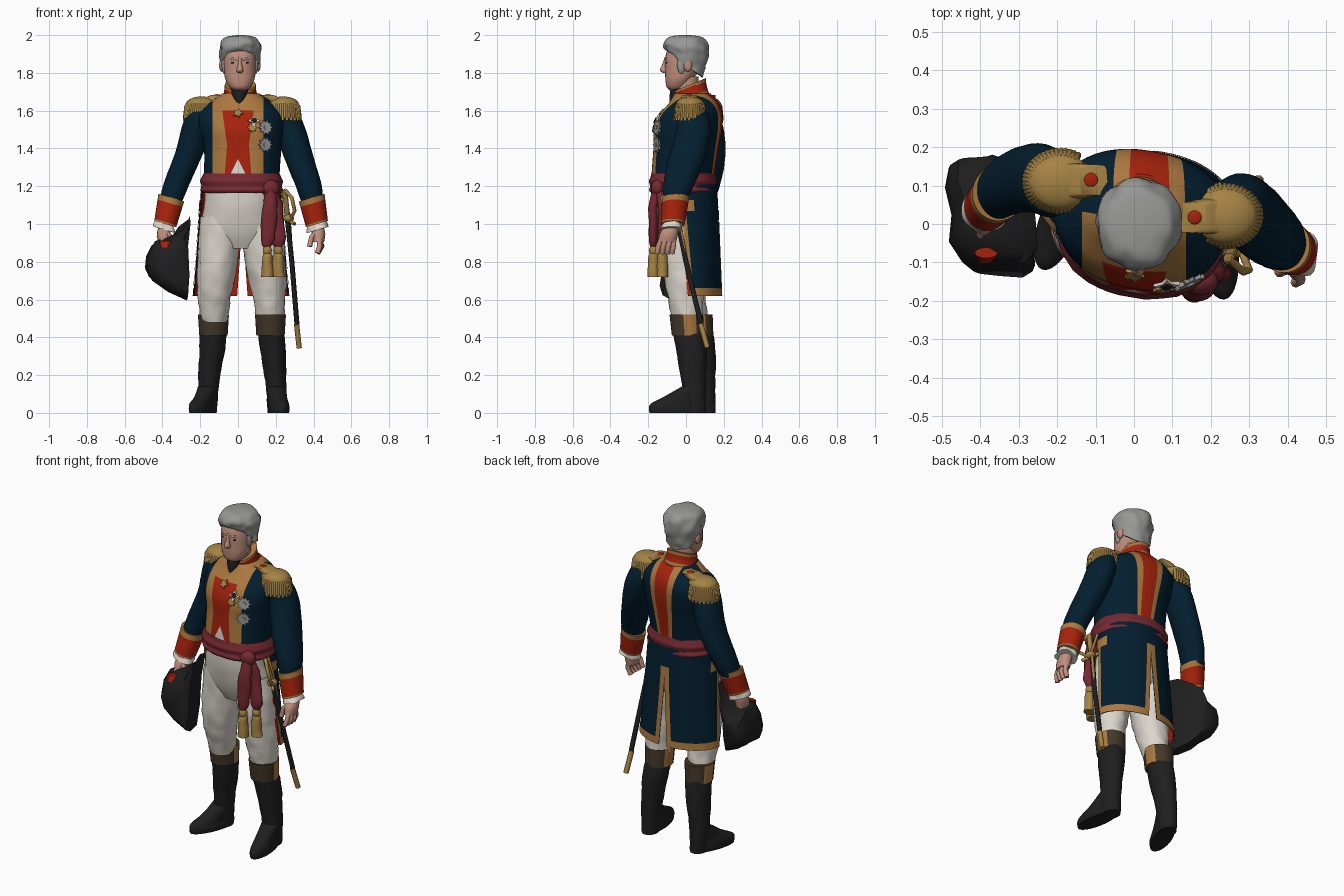
import bpy, bmesh, math
from mathutils import Vector, Matrix, noise
from mathutils.bvhtree import BVHTree

cube = bpy.data.objects.get("Cube")
if cube:
    bpy.data.objects.remove(cube, do_unlink=True)


def paint(name, *rgb):
    m = bpy.data.materials.new(name)
    col = [(c / 255) ** 2.2 for c in rgb] + [1]
    m.use_nodes = True
    m.diffuse_color = col
    bsdf = next(n for n in m.node_tree.nodes if n.type == 'BSDF_PRINCIPLED')
    bsdf.inputs["Base Color"].default_value = col
    return m


navy, trim = paint("navy cloth", 11, 36, 51), paint("tan trim", 170, 120, 66)
gold, red = paint("gold thread", 163, 130, 70), paint("scarlet", 164, 39, 20)
crimson, white = paint("crimson sash", 117, 45, 53), paint("white cloth", 218, 212, 203)
skin_tone, grey = paint("skin", 192, 142, 124), paint("silver grey", 150, 150, 148)
black, brown = paint("black leather", 36, 36, 36), paint("brown leather", 69, 58, 45)


def finish(name, bm, mats, rule=None, angle=.8):
    """Colour faces by rule, smooth all but sharp edges, link the object."""
    bm.normal_update()
    for f in bm.faces:
        f.smooth = True
        f.material_index = rule(f.calc_center_median()) if rule else 0
    for e in bm.edges:
        e.smooth = e.calc_face_angle(0) < angle
    me = bpy.data.meshes.new(name)
    bm.to_mesh(me)
    bm.free()
    for m in mats:
        me.materials.append(m)
    ob = bpy.data.objects.new(name, me)
    bpy.context.collection.objects.link(ob)
    return ob


def skin(name, rows, mats, rule=None, closed=True, cuts=()):
    """Join rows of points into a surface."""
    bm = bmesh.new()
    vs = [[bm.verts.new(p) for p in r] for r in rows]
    n = len(rows[0])
    for a, b in zip(vs, vs[1:]):
        for i in range(n if closed else n - 1):
            j = (i + 1) % n
            bm.faces.new((a[i], a[j], b[j], b[i]))
    if closed:
        bm.faces.new(vs[0])
        bm.faces.new(vs[-1])
    bmesh.ops.recalc_face_normals(bm, faces=bm.faces)
    for co, no in cuts:
        bmesh.ops.bisect_plane(bm, geom=bm.verts[:] + bm.edges[:] + bm.faces[:],
                               plane_co=co, plane_no=no, dist=1e-5)
    return finish(name, bm, mats, rule)


def loft(name, rings, *mats, rule=None, n=32, yaw=0, tx=0, power=2, steps=4, rough=0, cuts=()):
    """Rings are centre x, y, z, radius x, y and optional slope along y."""
    k = [Vector(list(r) + [0] * (6 - len(r))) for r in rings]
    k = [2 * k[0] - k[1]] + k + [2 * k[-1] - k[-2]]
    dense = []
    for a, b, c, d in zip(k, k[1:], k[2:], k[3:]):
        for s in range(steps):
            t = s / steps
            dense.append(b + ((c - a) * t + (2 * a - 5 * b + 4 * c - d) * t * t
                              + (3 * b - a - 3 * c + d) * t ** 3) / 2)
    dense.append(k[-2])
    rows = []
    for x, y, z, rx, ry, ty in dense:
        row = []
        for i in range(n):
            c, s = math.cos(math.tau * i / n), math.sin(math.tau * i / n)
            dx = rx * math.copysign(abs(c) ** (2 / power), c)
            dy = ry * math.copysign(abs(s) ** (2 / power), s)
            p = Vector((dx, dy, tx * dx + ty * dy))
            p = Matrix.Rotation(yaw, 3, 'Z') @ p + Vector((x, y, z))
            w = 1 + rough * noise.noise(p * 22)
            row.append((x + (p.x - x) * w, y + (p.y - y) * w, p.z))
        rows.append(row)
    return skin(name, rows, mats, rule, cuts=cuts)


def tubes(name, paths, r, mat):
    cu = bpy.data.curves.new(name, 'CURVE')
    cu.dimensions, cu.bevel_depth, cu.bevel_resolution, cu.use_fill_caps = '3D', r, 2, True
    for path in paths:
        sp = cu.splines.new('POLY')
        sp.points.add(len(path) - 1)
        for pt, p in zip(sp.points, path):
            pt.co = (*p, 1)
        sp.use_smooth = True
    cu.materials.append(mat)
    ob = bpy.data.objects.new(name, cu)
    bpy.context.collection.objects.link(ob)


def ball(name, loc, size, mat):
    bm = bmesh.new()
    bmesh.ops.create_uvsphere(bm, u_segments=20, v_segments=12, radius=1,
                              matrix=Matrix.Translation(loc) @ Matrix.Diagonal((*size, 1)))
    finish(name, bm, [mat])


# Coat body: cut along the facing and back stripe edges, then coloured by zone
def cut(x, z, slope):
    return (x, 0, z), Vector((1, 0, -slope)).normalized()


def coat_zone(p):
    a, h = abs(p.x), p.z - 1.42
    if p.y > .03:
        d, h = abs(p.x - .04), p.z - 1.25
        return 2 if d < .03 + .05 * h else 1 if d < .05 + .1 * h else 0
    if p.z > 1.6:
        return 1 if a < .135 else 0
    if a < .5 * (1.345 - p.z):
        return 3
    return 2 if a < .058 + max(.14 * h, -.08 * h) else 1 if a < .135 else 0


cuts = [((0, 0, 1.6), (0, 0, 1))]
for s in (-1, 1):
    cuts += [cut(s * .058, 1.42, s * .14), cut(s * .058, 1.42, -s * .08), cut(s * .135, 1.4, 0),
             cut(0, 1.345, -s * .5), cut(.04 + s * .05, 1.25, s * .1), cut(.04 + s * .03, 1.25, s * .05)]
coat = loft("coat_body", [(.02, -.015, 1.18, .2, .165), (.02, -.015, 1.26, .2, .165), (.025, 0, 1.4, .205, .17),
                          (.02, .01, 1.5, .222, .178), (.02, .028, 1.58, .225, .163), (.02, .042, 1.64, .17, .13),
                          (.015, .035, 1.69, .1, .095)], navy, trim, red, white,
            rule=coat_zone, n=48, yaw=-.17, power=2.2, cuts=cuts)
tree = BVHTree.FromPolygons([v.co for v in coat.data.vertices], [p.vertices[:] for p in coat.data.polygons])


# Coat tails: two curved panels with trimmed edges and a lining
def tail(name, s, mat, u0=0, u1=1, v0=0, v1=1, grow=1):
    rows = []
    for i in range(13):
        v = v0 + (v1 - v0) * i / 12
        start = .03 * s + .16 * max(0, v - .3)
        row = []
        for j in range(17):
            a = start + (1.76 - .2 * v - start) * (u0 + (u1 - u0) * j / 16)
            row.append((.016 + s * (.21 + .042 * v) * grow * math.sin(a),
                        -.005 + .025 * v + .17 * grow * math.cos(a), 1.21 - .59 * v))
        rows.append(row)
    skin(name, rows, [mat], closed=False)


for s, side in ((-1, "right"), (1, "left")):
    tail(side + "_tail", s, navy)
    tail(side + "_tail_lining", s, red, u1=1.05, grow=.98)
    tail(side + "_tail_slit_trim", s, trim, u1=.075, v0=.2, grow=1.015)
    tail(side + "_tail_front_trim", s, trim, u0=.92, v0=.15, grow=1.015)
    tail(side + "_tail_hem_trim", s, trim, v0=.93, grow=1.015)
    tail(side + "_pocket_flap", s, trim, u0=.76, u1=1.04, v0=.14, v1=.24, grow=1.02)

# Collar, cravat and neck
loft("collar", [(.012, .03, 1.655, .1, .095, .3), (.012, .022, 1.70, .086, .087, .38), (.012, .02, 1.738, .082, .085, .4)],
     red, trim, rule=lambda p: 0 if 1.675 < p.z - .36 * (p.y - .025) < 1.725 and p.y > -.058 else 1, steps=6)
loft("neck", [(.012, .01, 1.66, .06, .06), (.012, 0, 1.78, .06, .065)], skin_tone)
loft("cravat", [(.008, -.068, 1.635, .014, .02), (.008, -.052, 1.675, .036, .036), (.01, -.04, 1.722, .048, .04)], black)

# Head and face
loft("head", [(.01, -.05, 1.708, .034, .036), (.01, -.05, 1.725, .055, .053), (.01, -.037, 1.765, .077, .072),
              (.01, -.018, 1.82, .085, .093), (.01, -.01, 1.88, .088, .1), (.01, 0, 1.94, .08, .09),
              (.01, 0, 1.97, .04, .05)], skin_tone, power=2.2)
loft("hair", [(.012, .0, 1.838, .098, .088, -.72), (.012, .0, 1.885, .108, .112, -.38), (.013, 0, 1.94, .109, .117, -.1),
              (.013, -.002, 1.98, .088, .1), (.013, -.005, 1.994, .06, .07), (.013, -.005, 2.0, .02, .025)],
     grey, n=44, rough=.13)
loft("nose", [(.01, -.108, 1.8, .012, .016), (.01, -.115, 1.815, .018, .023), (.01, -.109, 1.85, .01, .015),
              (.01, -.1, 1.885, .01, .012)], skin_tone, n=12)
for s, side in ((-1, "right"), (1, "left")):
    ball(side + "_ear", (.01 + s * .096, .01, 1.84), (.014, .022, .034), skin_tone)
    ball(side + "_eye", (.01 + s * .035, -.101, 1.853), (.013, .006, .005), black)
    ball(side + "_sideburn", (.01 + s * .083, -.025, 1.845), (.014, .022, .05), grey)
    tubes(side + "_brow", [[(.01 + s * x, y, z) for x, y, z in ((.015, -.107, 1.868), (.04, -.1, 1.876), (.06, -.08, 1.866))]], .006, grey)
tubes("mouth", [[(-.015, -.098, 1.77), (.01, -.104, 1.773), (.035, -.098, 1.77)]], .004, crimson)

# Sleeves, cuffs and shirt ruffles
sleeves = {
    "right": [(-.18, .1, 1.64, .05, .05), (-.205, .1, 1.58, .07, .08), (-.225, .11, 1.5, .076, .09), (-.25, .12, 1.4, .075, .09),
              (-.29, .115, 1.3, .072, .085), (-.33, .1, 1.2, .068, .078), (-.355, .08, 1.12, .06, .068)],
    "left": [(.225, .035, 1.64, .05, .05), (.255, .035, 1.58, .07, .08), (.28, .04, 1.5, .078, .092), (.307, .02, 1.4, .08, .098),
             (.34, -.01, 1.3, .076, .095), (.375, -.04, 1.2, .07, .08), (.39, -.055, 1.12, .056, .062)]}
for side, (x, y), (x2, y2), s in (("right", (-.353, .08), (-.385, .045), -1), ("left", (.39, -.055), (.418, -.07), 1)):
    loft(side + "_sleeve", sleeves[side], navy, rough=.03)
    band = lambda p: 1 if p.z - s * .3 * (p.x - x) > 1.105 or p.z - s * .3 * (p.x - x2) < 1.012 else 0
    loft(side + "_cuff", [(x, y, 1.14, .068, .072), (x2, y2, 1.0, .058, .064)], red, trim, rule=band, tx=s * .3, steps=14)
    loft(side + "_ruffle", [(x2, y2, 1.01, .045, .05), (x2 + s * .006, y2 - .008, .97, .058, .06)],
         white, tx=s * .3, rough=.25)
    # Hand: palm, four fingers and a thumb
    hx, hy = x2 + s * .008, y2 - .02
    loft(side + "_palm", [(x2, y2, 1.0, .032, .036), (hx, hy, .95, .036, .048), (hx, hy - .01, .905, .03, .048)], skin_tone, n=16)
    curl = .075 if s > 0 else .035
    tubes(side + "_fingers", [[(hx + s * .005, hy + d, .92), (hx + s * (.02 - abs(d) / 3), hy + d * 1.2 - .008, .92 - curl / 2),
                               (hx - s * .005, hy + d * 1.2 - .014, .92 - curl)] for d in (-.04, -.018, .004, .026)], .014, skin_tone)
    tubes(side + "_thumb", [[(hx, hy - .02, .965), (hx - s * .037, hy - .03, .93), (hx - s * .047, hy - .035, .88)]], .014, skin_tone)

# Epaulettes: strap with badge, dome and hanging fringe
for side, x, y, s in (("right", -.192, .11, -1), ("left", .238, .022, 1)):
    ball(side + "_epaulette_dome", (x, y, 1.635), (.084, .074, .04), gold)
    loft(side + "_epaulette_strap", [(x, y, 1.64, .05, .05), (x - s * .085, y - s * .005, 1.682, .038, .04)], gold, n=16, power=5)
    ball(side + "_epaulette_badge", (x - s * .08, y - s * .005, 1.682), (.018, .018, .005), red)
    strands = []
    for i in range(34):
        a = -2.1 + 4.2 * i / 33
        c, d = s * math.cos(a), .88 * math.sin(a)
        strands.append([(x + r * c, y + r * d, z) for r, z in ((.07, 1.645), (.084, 1.62), (.091, 1.548 + .012 * (i % 2)))])
    tubes(side + "_epaulette_fringe", strands, .009, gold)


# Chest decorations set on the coat surface
def medal(name, x, z, r, points, mat, inner=.7, lift=.008):
    hit, normal, _, _ = tree.ray_cast(Vector((x, -1, z)), Vector((0, 1, 0)))
    turn = normal.to_track_quat('Z', 'Y').to_matrix()
    rows = []
    for h in (-.01, lift):
        rows.append([hit + turn @ Vector((q * math.cos(a), q * math.sin(a), h)) for q, a in
                     ((r * (inner if i % 2 else 1), math.pi * i / points) for i in range(points * 2))])
    skin(name, rows, [mat])


for x, z in ((.145, 1.51), (.143, 1.42)):
    medal("breast_star", x, z, .04, 10, grey)
    medal("breast_star_centre", x, z, .012, 8, grey, 1, .013)
medal("white_cross", .085, 1.545, .035, 4, white, .45)
medal("cross_centre", .085, 1.545, .016, 4, black, .8, .013)
medal("gold_badge", .075, 1.51, .026, 8, gold)
medal("neck_badge", 0, 1.585, .028, 5, gold, .6)

# Trousers
loft("hips", [(.015, 0, .87, .11, .09), (.015, 0, .96, .205, .13), (.015, -.01, 1.1, .195, .15), (.02, -.015, 1.22, .19, .15)],
     white, power=2.2, rough=.03)
legs = {"right": [(-.09, 0, 1.04, .11, .12), (-.103, 0, .85, .11, .118), (-.118, 0, .7, .098, .102), (-.125, .02, .58, .082, .088), (-.127, .04, .48, .07, .075)],
        "left": [(.12, -.005, 1.04, .11, .12), (.14, -.01, .85, .11, .118), (.155, -.01, .7, .098, .102), (.167, 0, .58, .084, .09), (.17, .01, .48, .072, .076)]}
for side, pts in legs.items():
    loft(side + "_trouser_leg", pts, white, rough=.1)

# Boots: shaft down to the heel, turned top with side straps, and foot
for side, xs, back, mid, yaw in (("right", (-.158, -.152, -.137, -.13), .06, (-.188, .018), -.36),
                                 ("left", (.203, .197, .186, .172), .01, (.215, -.052), .14)):
    a, b, c, d = xs
    loft(side + "_boot_shaft", [(a, back + .04, 0, .046, .055), (a, back + .035, .09, .052, .06), (b, back + .028, .2, .058, .068),
                                (c, back + .018, .33, .067, .08), (d, back, .44, .07, .082)], black, rough=.06)
    loft(side + "_boot_top", [(d, back, .41, .075, .085), (d, back - .008, .52, .082, .089)], brown, trim,
         rule=lambda p: 1 if abs(p.y - back - .012) < .028 and p.z < .515 else 0)
    x, y = mid
    loft(side + "_foot", [(x, y, 0, .052, .142), (x, y, .025, .055, .146), (x, y + .004, .05, .051, .138),
                          ((x + a) / 2, y + .035, .085, .049, .102), (a, back + .03, .14, .053, .062)], black, yaw=yaw)

# Sash, knot, hanging ends and tassels
loft("sash", [(.02, -.015, 1.165, .21, .17), (.02, -.015, 1.18, .219, .178), (.02, -.015, 1.2, .212, .172), (.02, -.015, 1.225, .219, .178),
              (.02, -.015, 1.245, .211, .171), (.02, -.015, 1.268, .2, .166)], crimson, n=48, yaw=-.15, power=2.2, rough=.02)
ball("sash_knot", (.17, -.15, 1.19), (.05, .035, .045), crimson)
for name, x, y in (("front", .155, -.172), ("side", .213, -.125)):
    loft(name + "_sash_end", [(.175, -.15, 1.2, .03, .025), ((x + .18) / 2, y, 1.08, .04, .025), (x, y, .92, .038, .024), (x, y, .87, .014, .014)],
         crimson, n=24, rough=.3)
    ball(name + "_tassel_head", (x, y, .86), (.024, .024, .03), gold)
    loft(name + "_tassel", [(x, y, .85, .016, .016), (x, y, .82, .027, .027), (x, y, .72, .033, .03)], gold, n=24, rough=.2)

# Sword: scabbard, tip, grip, guard
tubes("scabbard", [[(.262, -.045, 1.02), (.285, .0, .8), (.312, .08, .47)]], .014, black)
tubes("scabbard_tip", [[(.31, .078, .47), (.324, .113, .345)]], .015, gold)
tubes("sword_grip", [[(.262, -.045, 1.03), (.255, -.07, 1.1), (.247, -.09, 1.18)]], .015, gold)
tubes("sword_guard", [[(.247, -.09, 1.18), (.285, -.125, 1.14), (.3, -.12, 1.07), (.275, -.06, 1.02)],
                      [(.235, -.02, 1.04), (.3, -.09, 1.0)]], .01, gold)
ball("sword_shell", (.268, -.055, 1.03), (.028, .032, .022), gold)
tubes("sword_sling", [[(.23, -.04, 1.17), (.27, -.04, 1.05), (.285, 0, .82)]], .008, gold)

# Two-cornered hat held at the side, leaning back towards its top corner
outline = [(-.255, 1.04), (-.29, .97), (-.37, .93), (-.44, .91), (-.475, .84), (-.482, .76), (-.455, .7), (-.37, .64),
           (-.27, .595), (-.262, .72), (-.27, .9)]
rows = []
for y, k, shift in ((-.12, .6, .02), (-.095, .86, .02), (-.04, 1, 0), (.03, .94, 0), (.1, .78, -.035), (.15, .6, -.045), (.165, .4, -.045)):
    rows.append([(-.37 + (x + .37) * k + shift, y + .16 * (z - .8) * k, .79 + (z - .79) * k) for x, z in outline])
skin("bicorne_hat", rows, [black])
loft("hat_cockade", [(-.385, -.09, .875, .022, .012), (-.385, -.075, .91, .03, .014)], red, n=12)
